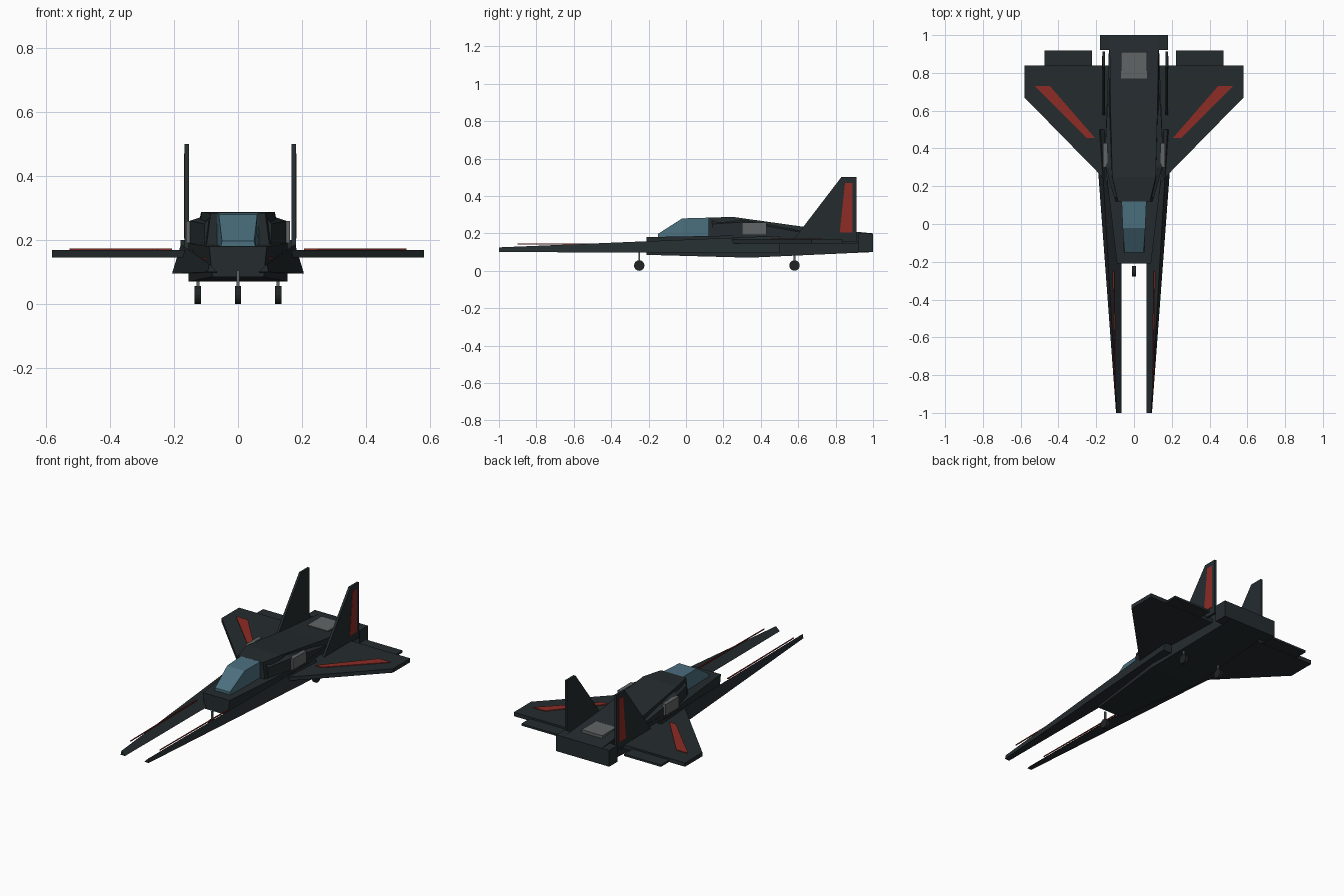
import bpy, bmesh, math
from mathutils import Matrix

if "Cube" in bpy.data.objects:
    bpy.data.objects.remove(bpy.data.objects["Cube"])


def material(name, r, g, b):
    m = bpy.data.materials.new(name)
    m.diffuse_color = (r, g, b, 1)
    m.use_nodes = True
    m.node_tree.nodes["Principled BSDF"].inputs["Base Color"].default_value = m.diffuse_color
    return m


DARK = material("dark_hull", 0.018, 0.025, 0.028)
RED = material("red_trim", 0.27, 0.025, 0.018)
GLASS = material("canopy_glass", 0.07, 0.16, 0.21)
GREY = material("vent_grey", 0.12, 0.13, 0.13)
BLACK = material("gear_black", 0.015, 0.018, 0.018)


def finish(name, bm, mat):
    bmesh.ops.recalc_face_normals(bm, faces=bm.faces)
    me = bpy.data.meshes.new(name)
    bm.to_mesh(me)
    bm.free()
    me.materials.append(mat)
    ob = bpy.data.objects.new(name, me)
    bpy.context.collection.objects.link(ob)
    return ob


def loft(name, sections, mat):
    """Skin a list of closed cross-sections with equal point counts."""
    bm = bmesh.new()
    rings = [[bm.verts.new(p) for p in s] for s in sections]
    n = len(rings[0])
    for a, b in zip(rings, rings[1:]):
        for i in range(n):
            j = (i + 1) % n
            bm.faces.new((a[i], a[j], b[j], b[i]))
    bm.faces.new(rings[0])
    bm.faces.new(rings[-1])
    return finish(name, bm, mat)


def trapezoid(y, bottom, top, z0, z1):
    return [(-bottom, y, z0), (bottom, y, z0), (top, y, z1), (-top, y, z1)]


def box(name, x0, x1, y0, y1, z0, z1, mat):
    return loft(name, [[(x0, y, z0), (x1, y, z0), (x1, y, z1), (x0, y, z1)]
                       for y in (y0, y1)], mat)


def plate(name, outline, z0, z1, s, mat):
    return loft(name, [[(s * x, y, z) for x, y in outline] for z in (z0, z1)], mat)


def wheel(name, x, y):
    bm = bmesh.new()
    bmesh.ops.create_cone(bm, cap_ends=True, segments=16, radius1=0.028, radius2=0.028, depth=0.02,
                          matrix=Matrix.Translation((x, y, 0.028)) @ Matrix.Rotation(math.pi / 2, 4, 'Y'))
    finish(name + "_wheel", bm, BLACK)
    box(name + "_strut", x - 0.005, x + 0.005, y - 0.005, y + 0.005, 0.03, 0.105, GREY)


# Lower hull with flat nose
loft("lower_hull", [trapezoid(-0.21, 0.08, 0.09, 0.085, 0.18),
                    trapezoid(0.34, 0.155, 0.155, 0.07, 0.19),
                    trapezoid(1.0, 0.13, 0.13, 0.1, 0.2)], DARK)

# Upper spine behind the cockpit
loft("upper_spine", [trapezoid(0.12, 0.1, 0.085, 0.17, 0.284),
                     trapezoid(0.25, 0.12, 0.115, 0.17, 0.288),
                     trapezoid(0.63, 0.14, 0.125, 0.17, 0.235),
                     trapezoid(1.0, 0.13, 0.13, 0.15, 0.2)], DARK)

# Cockpit canopy
loft("canopy", [trapezoid(-0.15, 0.055, 0.05, 0.175, 0.197),
                trapezoid(-0.02, 0.06, 0.06, 0.175, 0.28),
                trapezoid(0.125, 0.065, 0.066, 0.175, 0.284)], GLASS)

# Engine block and top vent
box("engine_block", -0.18, 0.18, 0.92, 1.0, 0.1, 0.2, DARK)
box("top_vent", -0.07, 0.07, 0.77, 0.91, 0.19, 0.226, GREY)

for s, side in ((-1, "left"), (1, "right")):
    # Long forward prong, triangular in section
    loft(side + "_prong",
         [[(s * 0.065, -1, 0.1), (s * 0.095, -1, 0.1), (s * 0.09, -1, 0.125)],
          [(s * 0.065, 0.5, 0.095), (s * 0.206, 0.5, 0.095), (s * 0.178, 0.5, 0.187)]], DARK)
    plate(side + "_prong_stripe",
          [(0.098, -0.9), (0.103, -0.9), (0.111, -0.25), (0.104, -0.25)], 0.14, 0.145, s, RED)

    # Cheek intake with grey side panel
    loft(side + "_intake",
         [[(s * 0.09, y, 0.16), (s * x, y, 0.16), (s * x, y, z), (s * 0.09, y, t)]
          for y, x, z, t in ((0.14, 0.105, 0.25, 0.27), (0.3, 0.15, 0.26, 0.28),
                             (0.45, 0.15, 0.235, 0.255), (0.65, 0.14, 0.2, 0.22))], DARK)
    x0, x1 = sorted((s * 0.14, s * 0.163))
    box(side + "_side_panel", x0, x1, 0.3, 0.43, 0.19, 0.259, GREY)

    # Wing, flap and wing stripe
    plate(side + "_wing", [(0.1, 0.18), (0.58, 0.67), (0.58, 0.838), (0.1, 0.838)],
          0.145, 0.169, s, DARK)
    plate(side + "_flap", [(0.222, 0.8), (0.473, 0.8), (0.473, 0.918), (0.222, 0.918)],
          0.146, 0.158, s, DARK)
    plate(side + "_wing_stripe", [(0.206, 0.455), (0.25, 0.455), (0.525, 0.73), (0.445, 0.73)],
          0.165, 0.173, s, RED)

    # Tail fin and outer fin stripe
    cx = 0.174 if s > 0 else -0.16
    fin = [(0.57, 0.16), (0.83, 0.5), (0.912, 0.5), (0.912, 0.16)]
    loft(side + "_fin", [[(cx + d, y, z) for y, z in fin] for d in (-0.007, 0.007)], DARK)
    stripe = [(0.822, 0.205), (0.85, 0.47), (0.89, 0.47), (0.89, 0.205)]
    loft(side + "_fin_stripe", [[(cx + s * d, y, z) for y, z in stripe]
                                for d in (0.004, 0.009)], RED)

    # Main landing gear
    wheel(side + "_main", s * 0.125, 0.58)

# Nose landing gear
wheel("nose", 0, -0.25)
